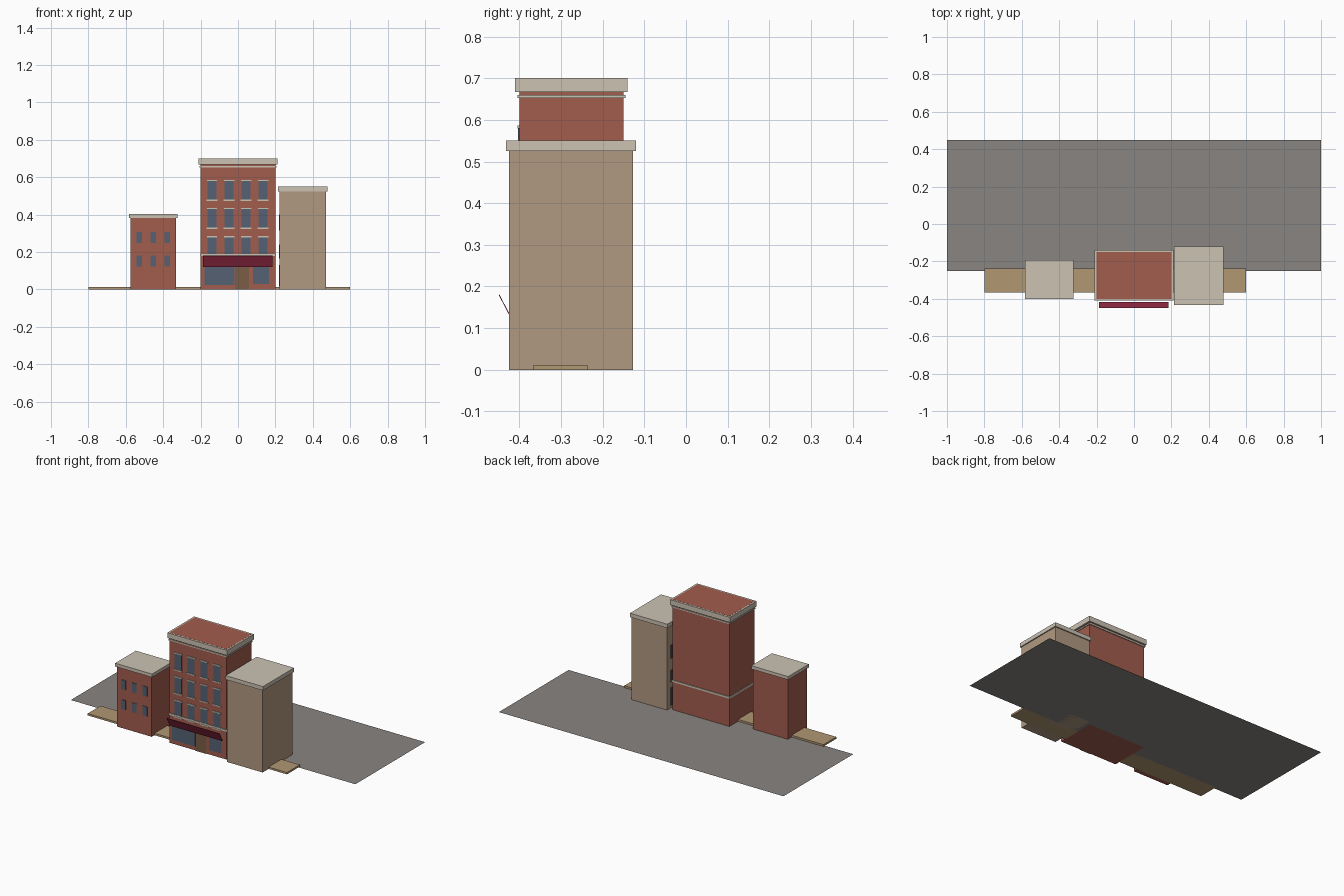
import bpy, math

if "Cube" in bpy.data.objects:
    bpy.data.objects.remove(bpy.data.objects["Cube"])


def material(name, r, g, b):
    m = bpy.data.materials.new(name)
    m.diffuse_color = (r, g, b, 1)
    m.use_nodes = True
    m.node_tree.nodes["Principled BSDF"].inputs["Base Color"].default_value = m.diffuse_color
    return m


BRICK = material("brick", 0.36, 0.11, 0.075)
TAN = material("tan_plaster", 0.44, 0.32, 0.22)
STONE = material("stone", 0.60, 0.54, 0.45)
GLASS = material("glass", 0.09, 0.12, 0.17)
WOOD = material("wood", 0.20, 0.11, 0.06)
CANVAS = material("awning_canvas", 0.30, 0.025, 0.06)
ASPHALT = material("asphalt", 0.25, 0.235, 0.22)
PAVING = material("paving", 0.44, 0.31, 0.17)


def box(name, x, y, z, mat):
    """Box from (min, max) ranges on each axis."""
    bpy.ops.mesh.primitive_cube_add(
        size=1, location=[(a + b) / 2 for a, b in (x, y, z)])
    ob = bpy.context.object
    ob.name = name
    ob.scale = [b - a for a, b in (x, y, z)]
    bpy.ops.object.transform_apply(location=False, rotation=False, scale=True)
    ob.data.materials.append(mat)
    return ob


def grow(r, d):
    return (r[0] - d, r[1] + d)


def span(c, w):
    return (c - w / 2, c + w / 2)


# Street and sidewalk
bpy.ops.mesh.primitive_plane_add(size=1, location=(0, 0.1, 0))
street = bpy.context.object
street.name = "street"
street.scale = (2, 0.7, 1)
bpy.ops.object.transform_apply(location=False, rotation=False, scale=True)
street.data.materials.append(ASPHALT)
box("sidewalk", (-0.8, 0.6), (-0.366, -0.237), (0, 0.012), PAVING)

# Main building with wrapping stone bands
mx, my = (-0.2, 0.2), (-0.4, -0.15)
box("main_building", mx, my, (0, 0.7005), BRICK)
box("main_cornice", grow(mx, 0.01), grow(my, 0.01), (0.667, 0.70), STONE)
box("main_cornice_band", grow(mx, 0.005), grow(my, 0.005), (0.652, 0.66), STONE)
box("shopfront_band", grow(mx, 0.004), grow(my, 0.004), (0.178, 0.19), STONE)

# Upper windows with lintels and sills
for row in range(3):
    z = 0.18 + 0.15 * row
    for col in range(4):
        cx = -0.139 + 0.091 * col
        tag = f"{row + 1}_{col + 1}"
        box("main_window_" + tag, span(cx, 0.048), (-0.403, -0.398),
            (z, z + 0.1), GLASS)
        box("lintel_" + tag, span(cx, 0.056), (-0.405, -0.398),
            (z + 0.099, z + 0.106), STONE)
        box("sill_" + tag, span(cx, 0.06), (-0.406, -0.398),
            (z - 0.007, z), STONE)

# Shopfront
box("shop_window_left", (-0.18, -0.02), (-0.403, -0.398), (0.025, 0.13), GLASS)
box("shop_window_right", (0.08, 0.165), (-0.403, -0.398), (0.03, 0.13), GLASS)
box("shop_door", (-0.015, 0.06), (-0.404, -0.398), (0, 0.12), WOOD)

# Awning: thin sheet leaning outward at the top
awning = box("awning", (-0.188, 0.185), (-0.001, 0.001), (-0.034, 0.034), CANVAS)
awning.location = (-0.0015, -0.433, 0.15)
awning.rotation_euler = (math.radians(27.5), 0, 0)

# Left building
lx, ly = (-0.576, -0.331), (-0.393, -0.2)
box("left_building", lx, ly, (0, 0.39), BRICK)
box("left_cornice", grow(lx, 0.007), grow(ly, 0.007), (0.382, 0.403), STONE)
for row in range(2):
    for col in range(3):
        box(f"left_window_{row + 1}_{col + 1}", span(-0.528 + 0.075 * col, 0.031),
            (-0.396, -0.391), span(0.152 + 0.126 * row, 0.06), GLASS)

# Right building, with windows facing the alley
rx, ry = (0.222, 0.471), (-0.425, -0.127)
box("right_building", rx, ry, (0, 0.53), TAN)
box("right_cornice", grow(rx, 0.007), grow(ry, 0.007), (0.525, 0.55), STONE)
for row, z in enumerate([(0.015, 0.13), (0.165, 0.24), (0.315, 0.40)]):
    for col in range(3):
        box(f"alley_window_{row + 1}_{col + 1}", (0.218, 0.224),
            span(-0.366 + 0.09 * col, 0.045), z, GLASS)
